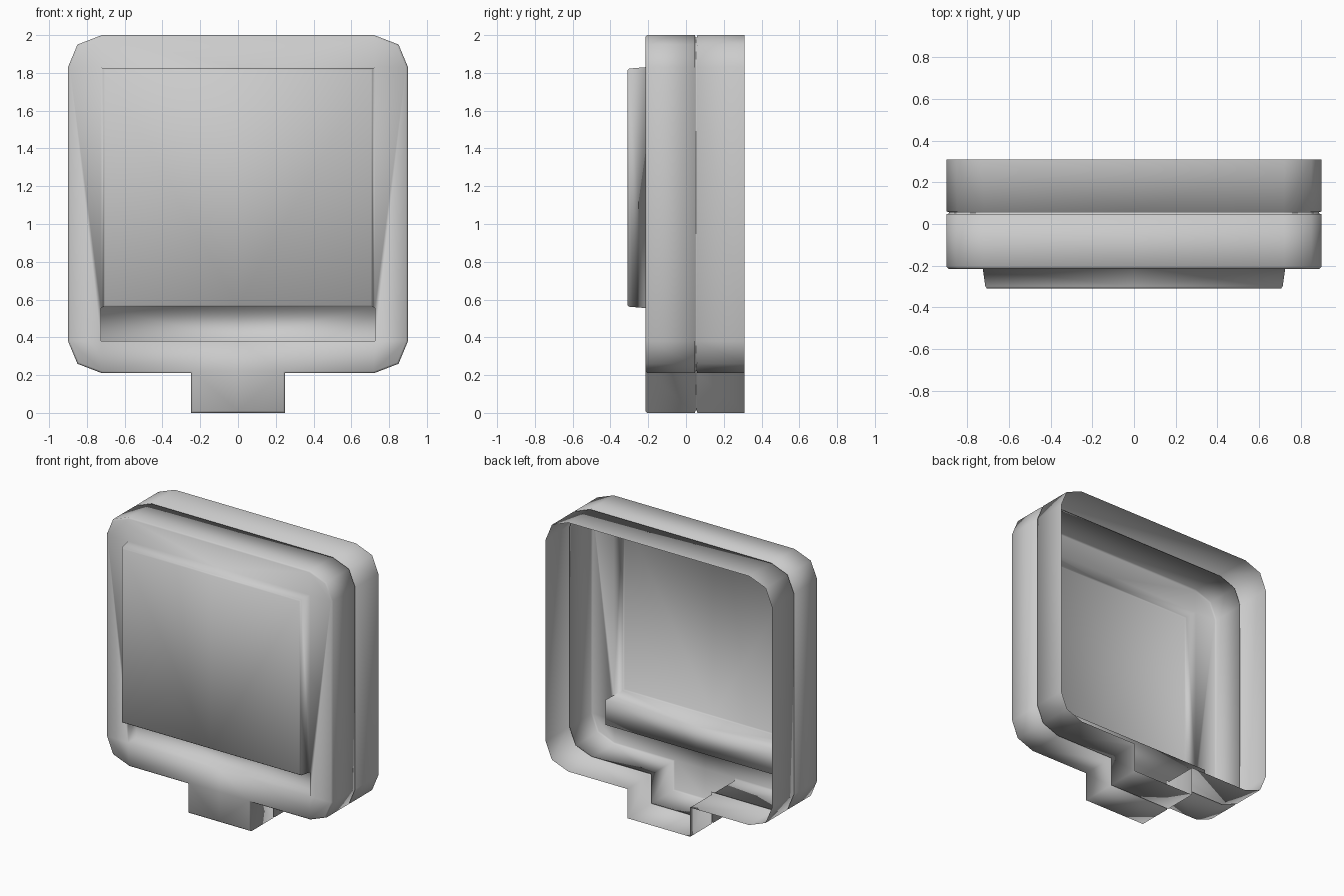
import bpy, bmesh
from mathutils import Vector

if "Cube" in bpy.data.objects:
    bpy.data.objects.remove(bpy.data.objects["Cube"])

# Right half of the outline (x, z): tab, then rounded body
OUT = [(0, 0), (.25, 0), (.25, .21), (.72, .21), (.85, .26), (.9, .38),
       (.9, 1.83), (.85, 1.95), (.72, 2.0), (0, 2.0)]

bm = bmesh.new()


def vert(x, y, z):
    return bm.verts.new((x, y, z))


def inset(points, d):
    """Offset the half outline inwards with mitred corners."""
    pts = [Vector(p) for p in points]
    normals = []
    for a, b in zip(pts, pts[1:]):
        e = (b - a).normalized()
        normals.append(Vector((-e.y, e.x)))
    res = []
    for i, p in enumerate(pts):
        n1 = normals[max(i - 1, 0)]
        n2 = normals[min(i, len(normals) - 1)]
        res.append(p + (n1 + n2) * d / (1 + n1.dot(n2)))
    return res


def bridge(r1, r2):
    for i in range(len(r1) - 1):
        bm.faces.new((r1[i], r1[i + 1], r2[i + 1], r2[i]))


# Side wall from open back to front rim, with a narrow groove
prev = None
for d, y in [(0, .31), (0, .06), (.012, .057), (.012, .05), (0, .047),
             (0, -.205), (.01, -.215)]:
    ring = [vert(x, y, z) for x, z in inset(OUT, d)]
    if prev:
        bridge(prev, ring)
    prev = ring
P = prev

# Front face around the panel and the sunken strip
F = -.215
m = vert(0, F, .22)
a0, a = vert(0, F, .38), vert(.725, F, .38)
b, c, c0 = vert(.725, F, .555), vert(.725, F, 1.83), vert(0, F, 1.83)
for f in [(P[0], P[1], P[2], m), (m, P[2], P[3], a, a0), (P[3], P[4], P[5], a),
          (P[5], P[6], c, b, a), (P[6], P[7], P[8], c), (P[8], P[9], c0, c)]:
    bm.faces.new(f)

# Sunken strip below the panel
R = -.12
s0, s, t, t0 = vert(0, R, .38), vert(.725, R, .38), vert(.725, R, .56), vert(0, R, .56)
for f in [(a0, a, s, s0), (a, b, t, s), (s0, s, t, t0)]:
    bm.faces.new(f)

# Raised front panel with a softened edge
prev = [t0, t, b, c, c0]
for d, y in [(.012, -.30), (.02, -.31)]:
    lo, hi, w = .55 + d, 1.835 - d, .725 - d
    ring = [vert(0, y, lo), vert(w, y, lo), vert(w, y, hi), vert(0, y, hi)]
    if len(prev) == 5:
        bm.faces.new((t0, t, ring[1], ring[0]))
        bm.faces.new((t, b, ring[1]))
        bridge(prev[2:], ring[1:])
    else:
        bridge(prev, ring)
    prev = ring
panel = bm.faces.new(prev)

bmesh.ops.recalc_face_normals(bm, faces=bm.faces[:])
panel.normal_update()
if panel.normal.y > 0:
    bmesh.ops.reverse_faces(bm, faces=bm.faces[:])
for f in bm.faces:
    f.smooth = True

mesh = bpy.data.meshes.new("front_casing")
bm.to_mesh(mesh)
bm.free()
casing = bpy.data.objects.new("front_casing", mesh)
bpy.context.collection.objects.link(casing)
mirror = casing.modifiers.new("mirror", 'MIRROR')
mirror.use_clip = True
